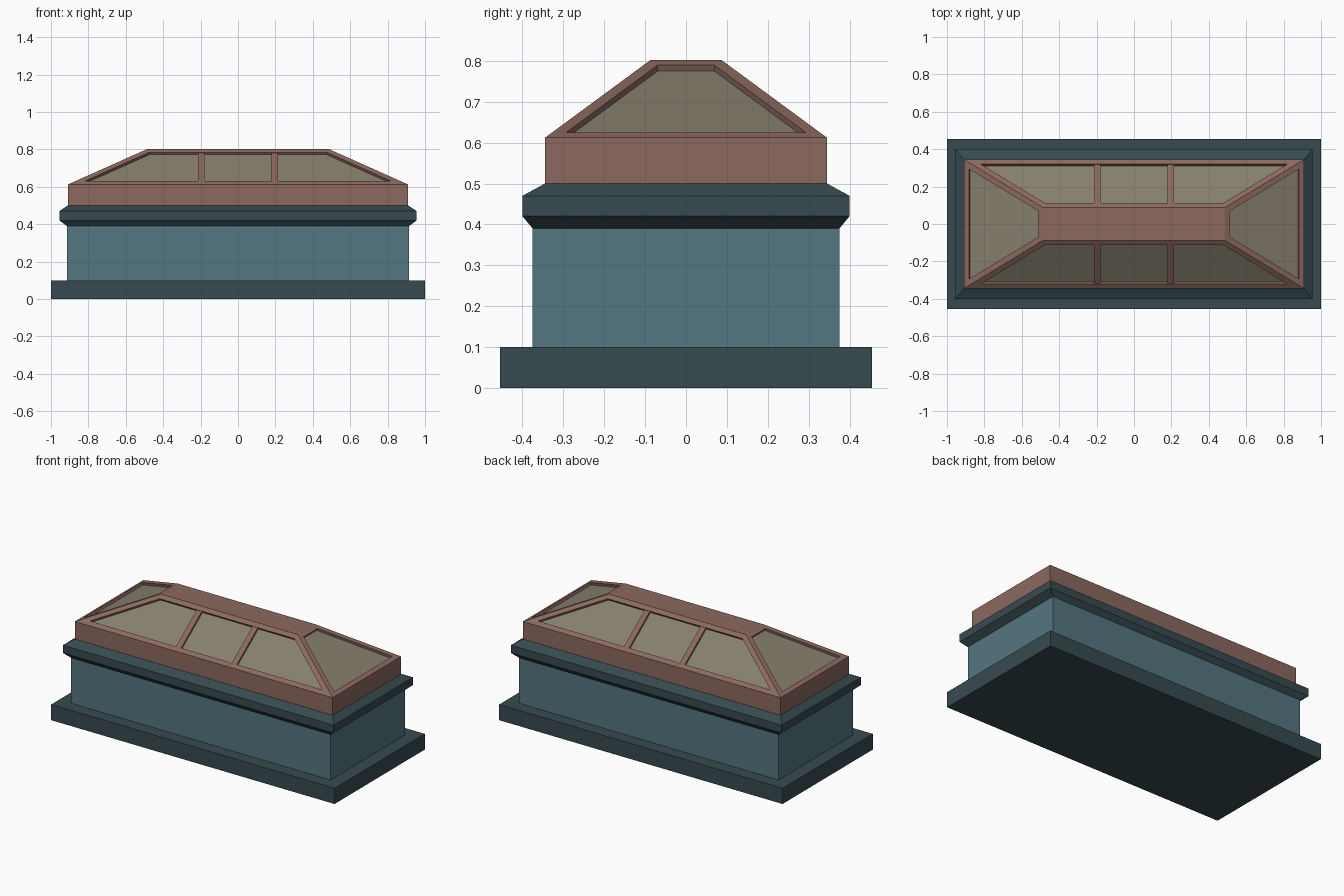
import bpy, bmesh, math
from mathutils import Matrix, Vector

if "Cube" in bpy.data.objects:
    bpy.data.objects.remove(bpy.data.objects["Cube"])


def material(name, rgb):
    lin = [(c / 255 / 12.92) if c / 255 < 0.04045 else ((c / 255 + 0.055) / 1.055) ** 2.4 for c in rgb]
    m = bpy.data.materials.new(name)
    m.diffuse_color = (*lin, 1)
    m.use_nodes = True
    m.node_tree.nodes["Principled BSDF"].inputs["Base Color"].default_value = m.diffuse_color
    return m


TRIM = material("dark slate trim", (55, 74, 79))
WALL = material("teal wall", (84, 118, 128))
FRAME = material("reddish brown frame", (140, 105, 95))
GLASS = material("olive glass", (134, 127, 109))


def finish(name, bm, *mats):
    me = bpy.data.meshes.new(name)
    bm.to_mesh(me)
    bm.free()
    for m in mats:
        me.materials.append(m)
    ob = bpy.data.objects.new(name, me)
    bpy.context.collection.objects.link(ob)
    return ob


def stack(rings):
    """Closed solid from rectangular rings (half x, half y, z)."""
    bm = bmesh.new()
    loops = [[bm.verts.new((sx * x, sy * y, z)) for sx, sy in ((-1, -1), (1, -1), (1, 1), (-1, 1))]
             for x, y, z in rings]
    bm.faces.new(loops[0][::-1])
    bm.faces.new(loops[-1])
    for a, b in zip(loops, loops[1:]):
        for i in range(4):
            j = (i + 1) % 4
            bm.faces.new((a[i], a[j], b[j], b[i]))
    bm.normal_update()
    return bm


# Plinth, wall block and chamfered cornice
finish("plinth", stack([(1, 0.455, 0), (1, 0.455, 0.1)]), TRIM)
finish("wall_block", stack([(0.915, 0.375, 0.1), (0.915, 0.375, 0.39)]), WALL)
finish("cornice", stack([(0.915, 0.375, 0.39), (0.955, 0.4, 0.42),
                         (0.955, 0.4, 0.47), (0.91, 0.345, 0.5)]), TRIM)

# Hipped skylight frame with recessed glass in each slope
BX, BY, BZ = 0.91, 0.345, 0.612
TX, TY, TZ = 0.485, 0.087, 0.802
RIM, DEPTH = 0.03, 0.016
bm = stack([(BX, BY, 0.5), (BX, BY, BZ), (TX, TY, TZ)])
slopes = [f for f in bm.faces if 0.1 < f.normal.z < 0.99]
bmesh.ops.inset_individual(bm, faces=slopes, thickness=RIM, depth=0, use_even_offset=True)
bmesh.ops.inset_individual(bm, faces=slopes, thickness=0, depth=-DEPTH)
for f in slopes:
    f.material_index = 1
finish("skylight", bm, FRAME, GLASS)

# Glazing bars lying in the long front and back slopes
run, rise = BY - TY, TZ - BZ
length = math.hypot(run, rise)
tilt = math.atan2(rise, run)
BAR_W, BAR_H = 0.036, 0.013
for side, label in ((-1, "front"), (1, "back")):
    for i, x in enumerate((-0.197, 0.197)):
        normal = Vector((0, side * rise, run)) / length
        centre = Vector((x, side * (BY + TY) / 2, (BZ + TZ) / 2)) - normal * (DEPTH - BAR_H / 2)
        bm = bmesh.new()
        bmesh.ops.create_cube(bm, size=1, matrix=Matrix.Translation(centre)
                              @ Matrix.Rotation(-side * tilt, 4, 'X')
                              @ Matrix.Diagonal((BAR_W, length - 2 * RIM, BAR_H, 1)))
        finish(f"{label}_glazing_bar_{i + 1}", bm, FRAME)
